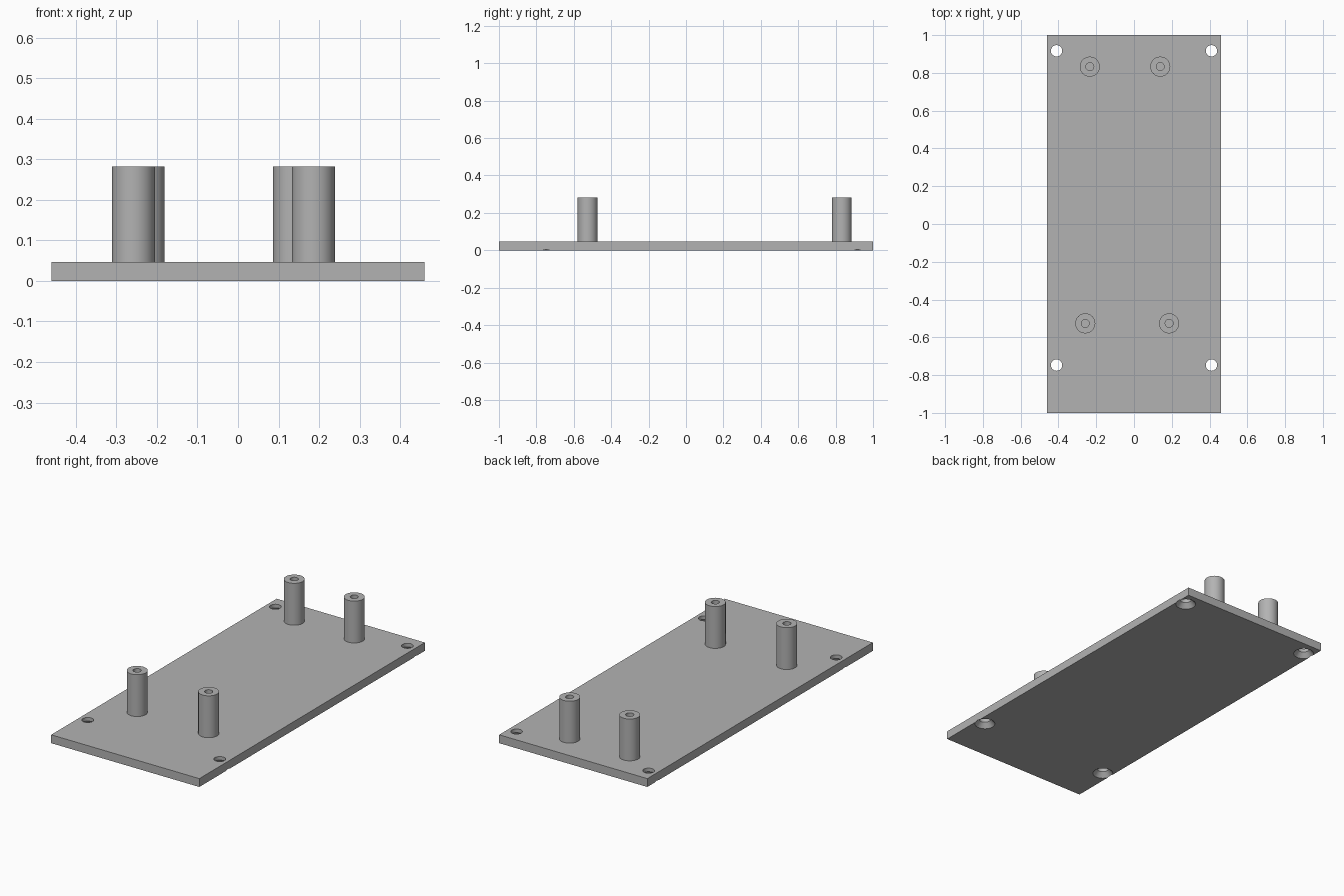
import bpy
import bmesh
from math import pi, cos, sin, radians

cube = bpy.data.objects.get("Cube")
if cube:
    bpy.data.objects.remove(cube, do_unlink=True)

THICK = 0.047
POST_TOP = 0.282

grey = bpy.data.materials.new("plain grey")
grey.use_nodes = True
colour = (0.45, 0.45, 0.45, 1)
grey.diffuse_color = colour
grey.node_tree.nodes["Principled BSDF"].inputs["Base Color"].default_value = colour


def add_object(name, bm, location=(0, 0, 0)):
    mesh = bpy.data.meshes.new(name)
    bmesh.ops.recalc_face_normals(bm, faces=bm.faces)
    bm.to_mesh(mesh)
    bm.free()
    mesh.materials.append(grey)
    obj = bpy.data.objects.new(name, mesh)
    obj.location = location
    bpy.context.collection.objects.link(obj)
    return obj


def lathe(name, profile, x, y, sides=48):
    """Turn a (radius, height) profile around z, closing both ends."""
    bm = bmesh.new()
    angles = [2 * pi * i / sides for i in range(sides)]
    rings = [[bm.verts.new((r * cos(a), r * sin(a), z)) for a in angles]
             for r, z in profile]
    for low, high in zip(rings, rings[1:]):
        for i in range(sides):
            j = (i + 1) % sides
            bm.faces.new((low[i], low[j], high[j], high[i]))
    bm.faces.new(rings[0])
    bm.faces.new(rings[-1])
    return add_object(name, bm, (x, y, 0))


def smooth(obj):
    bpy.ops.object.select_all(action="DESELECT")
    obj.select_set(True)
    bpy.context.view_layer.objects.active = obj
    bpy.ops.object.shade_smooth_by_angle(angle=radians(30))


# Base plate
bm = bmesh.new()
bmesh.ops.create_cube(bm, size=1)
for v in bm.verts:
    v.co.x *= 0.92
    v.co.y *= 2
    v.co.z = THICK if v.co.z > 0 else 0
plate = add_object("base_plate", bm)

# Corner screw holes, countersunk from below
hole_profile = [(0.053, -0.01), (0.053, 0), (0.03, 0.027), (0.03, THICK + 0.01)]
for x in (-0.41, 0.41):
    for y in (-0.747, 0.917):
        cutter = lathe("screw_hole_cutter", hole_profile, x, y)
        cut = plate.modifiers.new("screw_hole", "BOOLEAN")
        cut.operation = "DIFFERENCE"
        cut.solver = "EXACT"
        cut.object = cutter
        bpy.context.view_layer.objects.active = plate
        bpy.ops.object.modifier_apply(modifier=cut.name)
        bpy.data.objects.remove(cutter, do_unlink=True)
smooth(plate)

# Hollow mounting posts, bored down to the plate
post_profile = [(0.053, THICK - 0.005), (0.053, POST_TOP),
                (0.021, POST_TOP), (0.021, THICK + 0.001)]
posts = {
    "front_right_post": (-0.258, -0.526),
    "front_left_post": (0.186, -0.526),
    "back_right_post": (-0.234, 0.833),
    "back_left_post": (0.139, 0.833),
}
for name, (x, y) in posts.items():
    smooth(lathe(name, post_profile, x, y))
